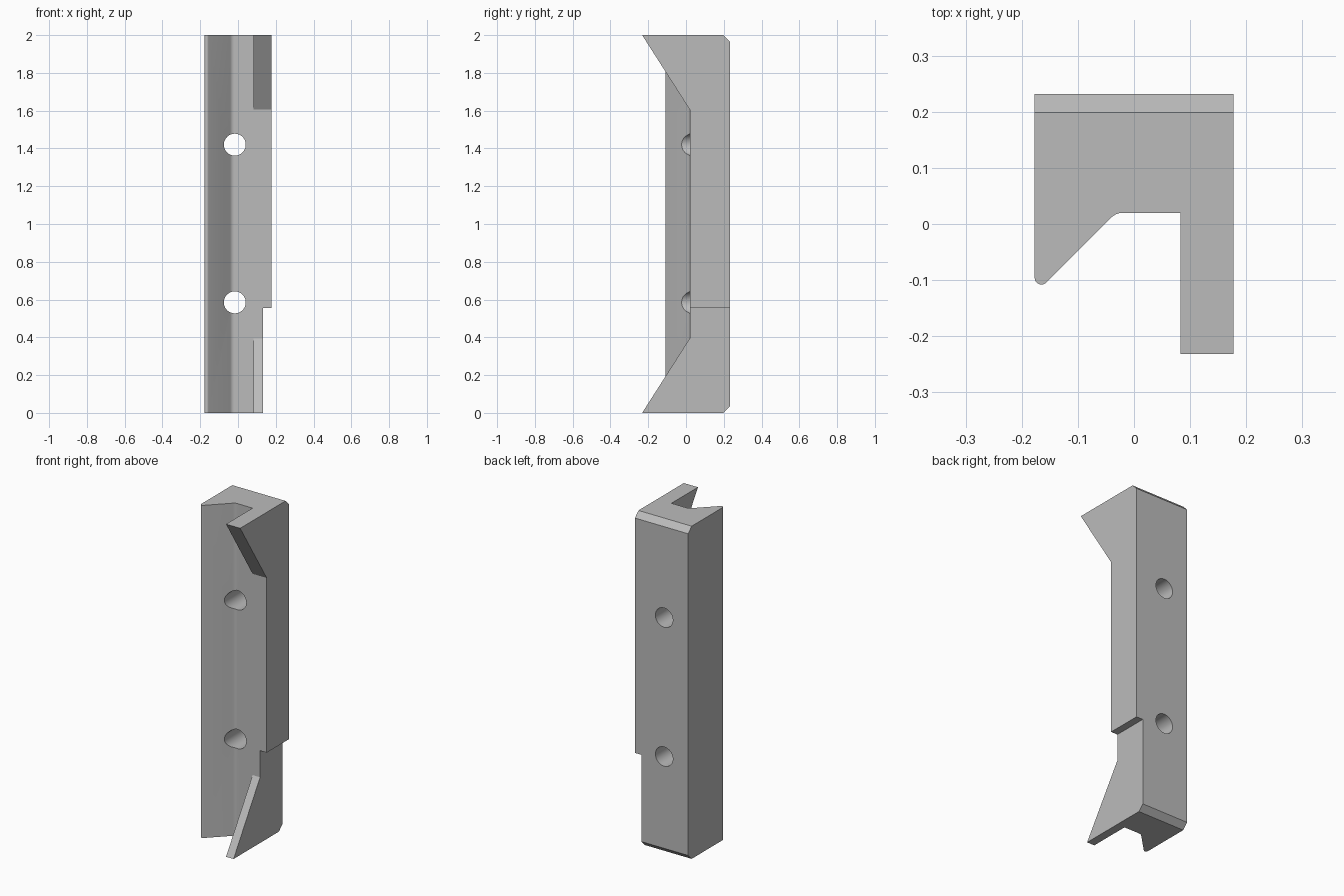
import bpy, bmesh
from math import radians, sin, cos, pi
from mathutils import Vector

cube = bpy.data.objects.get("Cube")
if cube:
    bpy.data.objects.remove(cube, do_unlink=True)

grey = bpy.data.materials.new("plain grey")
grey.use_nodes = True
grey.diffuse_color = (0.5, 0.5, 0.5, 1)
grey.node_tree.nodes["Principled BSDF"].inputs["Base Color"].default_value = (0.5, 0.5, 0.5, 1)


def prism(name, points, sweep):
    """Extrude a flat outline of 3D points along a vector."""
    bm = bmesh.new()
    face = bm.faces.new([bm.verts.new(p) for p in points])
    moved = bmesh.ops.extrude_face_region(bm, geom=[face])["geom"]
    bmesh.ops.translate(bm, vec=Vector(sweep),
                        verts=[v for v in moved if isinstance(v, bmesh.types.BMVert)])
    bmesh.ops.recalc_face_normals(bm, faces=bm.faces)
    mesh = bpy.data.meshes.new(name)
    bm.to_mesh(mesh)
    bm.free()
    mesh.materials.append(grey)
    obj = bpy.data.objects.new(name, mesh)
    bpy.context.collection.objects.link(obj)
    return obj


def arc(cx, cy, r, start, end, steps=8):
    angles = [radians(start + (end - start) * i / steps) for i in range(steps + 1)]
    return [(cx + r * cos(a), cy + r * sin(a)) for a in angles]


def side_cutter(name, yz, x0, x1):
    return prism(name, [(x0, y, z) for y, z in yz], (x1 - x0, 0, 0))


# Channel section with a tapered left flange and a deep right flange
W, D, H = 0.177, 0.232, 2.0
web, inner = 0.02, 0.083
section = [(-W, D), (W, D), (W, -D), (inner, -D), (inner, web)]
section += arc(-0.0195, web - 0.03, 0.03, 90, 135)
section += arc(-0.165, -0.096, 0.012, 315, 180)
rail = prism("slotted_rail", [(x, y, 0) for x, y in section], (0, 0, H))

cutters = []
# Sloped recess that leaves a pointed horn at each end of the deep flange
slope = 0.395 / (web + D)
out = -0.3
rise = 0.395 + slope * (out - web)
cutters.append(side_cutter("flange_recess_cutter",
               [(web, 0.395), (web, H - 0.395), (out, H - rise), (out, rise)], 0.04, 0.3))

# Step in the lower outer side
cutters.append(side_cutter("side_step_cutter",
               [(-0.4, -0.1), (0.4, -0.1), (0.4, 0.555), (-0.4, 0.555)], 0.133, 0.3))

# Bevels along the back top and bottom edges
c, e = 0.033, 0.05
for name, z, s in (("top", H, 1), ("bottom", 0, -1)):
    cutters.append(side_cutter(name + "_bevel_cutter",
                   [(D - c - e, z + s * e), (D + e, z - s * (c + e)), (D + e, z + s * e)],
                   -0.3, 0.3))

# Two screw holes through the web
for name, z in (("upper", 1.42), ("lower", 0.585)):
    ring = [(-0.017 + 0.058 * cos(2 * pi * i / 48), -0.4, z + 0.058 * sin(2 * pi * i / 48))
            for i in range(48)]
    cutters.append(prism(name + "_hole_cutter", ring, (0, 0.8, 0)))

bpy.ops.object.select_all(action="DESELECT")
rail.select_set(True)
bpy.context.view_layer.objects.active = rail
for cutter in cutters:
    mod = rail.modifiers.new(cutter.name, "BOOLEAN")
    mod.operation, mod.solver, mod.object = "DIFFERENCE", "EXACT", cutter
    bpy.ops.object.modifier_apply(modifier=mod.name)
    bpy.data.objects.remove(cutter, do_unlink=True)

bpy.ops.object.shade_smooth_by_angle(angle=radians(25))
